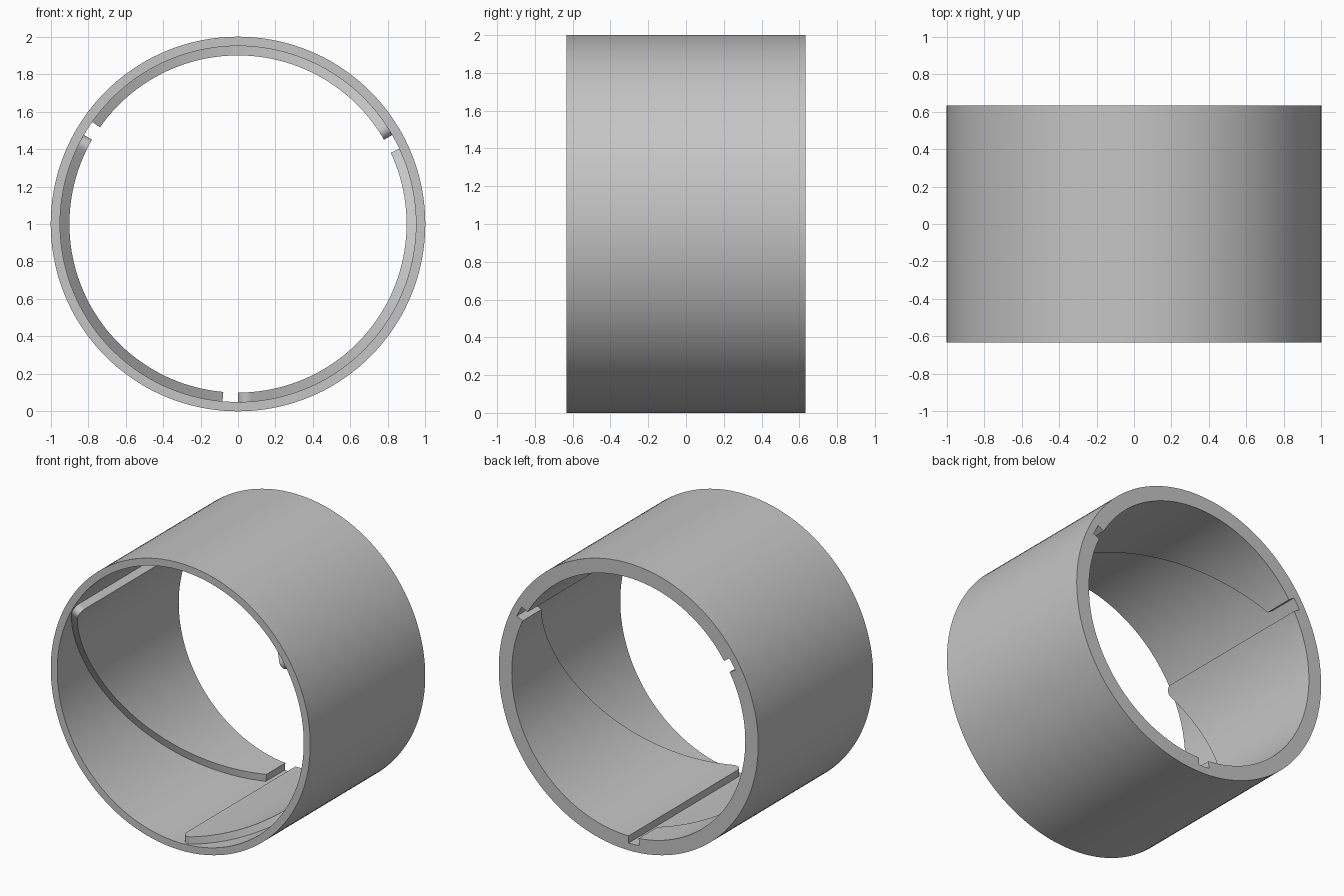
import bpy, bmesh
from math import sin, cos, radians, pi, atan, sqrt

HALF = 0.633          # half length of the tube along y
R_OUT, R_IN, R_LINER = 1.0, 0.95, 0.90
SEGMENTS = 144
SPAN = radians(115)   # arc covered by each ramp
Y_START, Y_END = -0.65, 0.425
FILLET = 0.045

cube = bpy.data.objects.get("Cube")
if cube:
    bpy.data.objects.remove(cube, do_unlink=True)

grey = bpy.data.materials.new("plain grey")
grey.use_nodes = True
colour = (0.56, 0.56, 0.56, 1)
grey.diffuse_color = colour
grey.node_tree.nodes["Principled BSDF"].inputs["Base Color"].default_value = colour


def polar(radius, angle, y):
    return (radius * cos(angle), y, 1 + radius * sin(angle))


def sweep(name, sections, closed):
    """Skin a row of four-cornered cross-sections into one solid."""
    bm = bmesh.new()
    rows = [[bm.verts.new(p) for p in section] for section in sections]
    pairs = list(zip(rows, rows[1:]))
    if closed:
        pairs.append((rows[-1], rows[0]))
    else:
        bm.faces.new(rows[0])
        bm.faces.new(rows[-1])
    for a, b in pairs:
        for i in range(4):
            j = (i + 1) % 4
            bm.faces.new((a[i], a[j], b[j], b[i]))
    bmesh.ops.recalc_face_normals(bm, faces=bm.faces)
    mesh = bpy.data.meshes.new(name)
    bm.to_mesh(mesh)
    bm.free()
    mesh.materials.append(grey)
    obj = bpy.data.objects.new(name, mesh)
    bpy.context.collection.objects.link(obj)
    bpy.ops.object.select_all(action='DESELECT')
    obj.select_set(True)
    bpy.context.view_layer.objects.active = obj
    bpy.ops.object.shade_smooth_by_angle(angle=radians(30))
    return obj


def section(angle, y_front, inner, outer):
    return [polar(inner, angle, y_front), polar(outer, angle, y_front),
            polar(outer, angle, HALF), polar(inner, angle, HALF)]


# Outer tube
sweep("outer_tube", [section(2 * pi * i / SEGMENTS, -HALF, R_IN, R_OUT)
                     for i in range(SEGMENTS)], True)

# Ramp edge: rounded leading corner, then a straight helix toward the back
slope = (Y_END - Y_START) / (SPAN * R_LINER)
centre_y = Y_START + slope * FILLET + FILLET * sqrt(1 + slope ** 2)
sweep_end = pi / 2 + atan(slope)
edge = []
for i in range(13):
    phi = sweep_end * i / 12
    edge.append((FILLET * (1 - cos(phi)) / R_LINER, centre_y - FILLET * sin(phi)))
first = edge[-1][0]
for i in range(1, 49):
    angle = first + (SPAN - first) * i / 48
    edge.append((angle, Y_START + slope * angle * R_LINER))

# Three helical ramps lining the tube, with narrow slots between them
for name, start in (("bottom_ramp", 270), ("top_ramp", 30), ("right_ramp", 150)):
    sweep(name, [section(radians(start) + a, y, R_LINER, R_IN + 0.008)
                 for a, y in edge], False)
